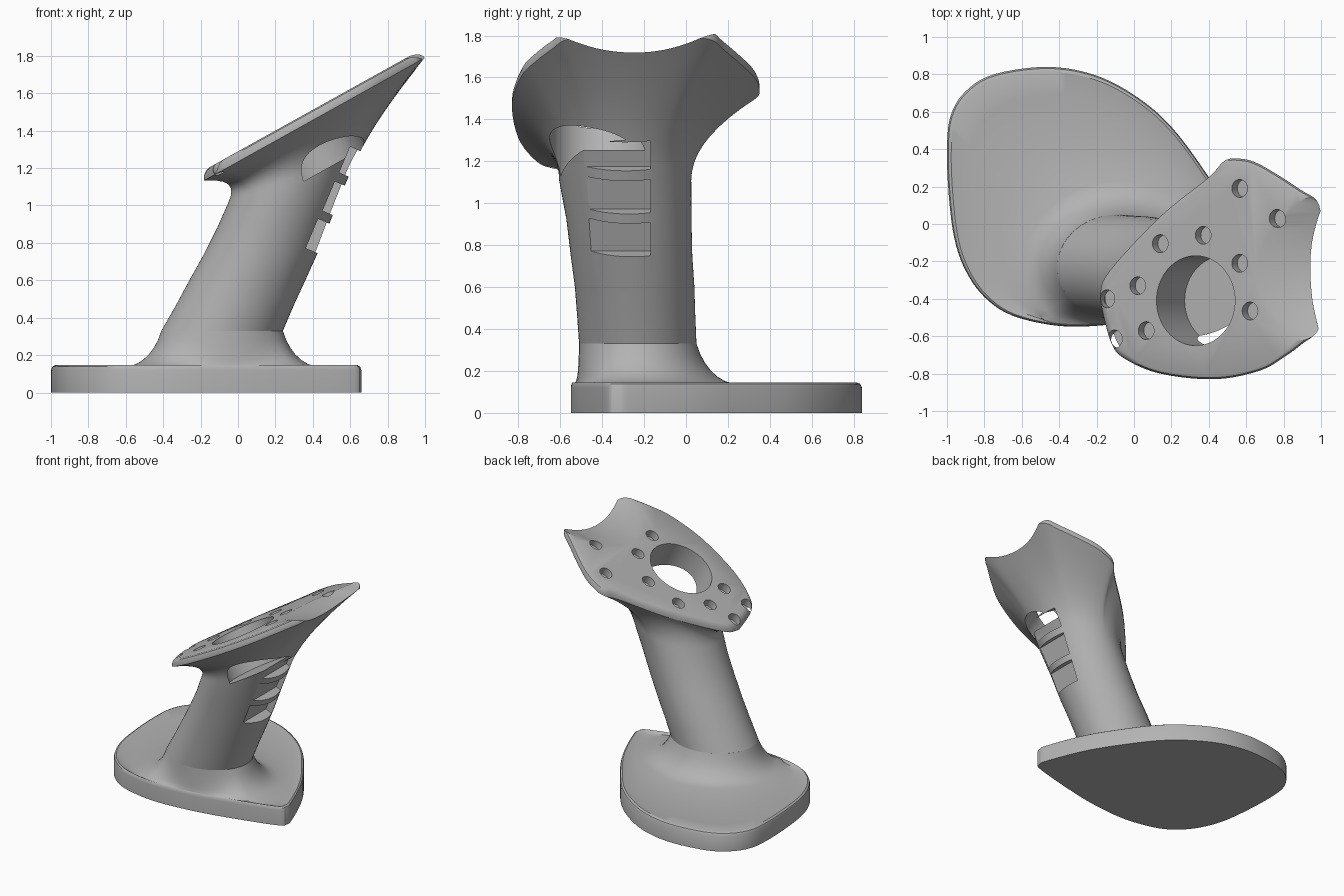
import bpy, bmesh, math
from mathutils import Vector

cube = bpy.data.objects.get("Cube")
if cube:
    bpy.data.objects.remove(cube, do_unlink=True)

grey = bpy.data.materials.new("plain_grey")
grey.use_nodes = True
tone = (0.45, 0.45, 0.45, 1)
grey.diffuse_color = tone
grey.node_tree.nodes["Principled BSDF"].inputs["Base Color"].default_value = tone


def smooth_outline(points, steps=5):
    """Closed Catmull-Rom curve through the points."""
    pts = [Vector(p) for p in points]
    n, out = len(pts), []
    for i in range(n):
        a, b, c, d = (pts[(i + k - 1) % n] for k in range(4))
        for s in range(steps):
            t = s / steps
            out.append(0.5 * (2 * b + (c - a) * t + (2 * a - 5 * b + 4 * c - d) * t * t
                              + (3 * b - a - 3 * c + d) * t ** 3))
    return out


def ellipse_radius(direction, rx, ry):
    return 1 / math.hypot(direction.x / rx, direction.y / ry)


def loft(name, rings):
    """Skin closed rings from bottom to top and cap both ends."""
    bm = bmesh.new()
    rows = [[bm.verts.new(p) for p in ring] for ring in rings]
    n = len(rows[0])
    for low, high in zip(rows, rows[1:]):
        for i in range(n):
            j = (i + 1) % n
            bm.faces.new((low[i], low[j], high[j], high[i]))
    bm.faces.new(rows[0][::-1])
    bm.faces.new(rows[-1])
    bmesh.ops.recalc_face_normals(bm, faces=bm.faces)
    mesh = bpy.data.meshes.new(name)
    bm.to_mesh(mesh)
    bm.free()
    obj = bpy.data.objects.new(name, mesh)
    bpy.context.collection.objects.link(obj)
    mesh.materials.append(grey)
    return obj


def activate(obj):
    bpy.ops.object.select_all(action='DESELECT')
    obj.select_set(True)
    bpy.context.view_layer.objects.active = obj


def carve(target):
    """Subtract the active primitive from the target, then discard it."""
    cutter = bpy.context.object
    cutter.hide_render = True
    mod = target.modifiers.new("cut", 'BOOLEAN')
    mod.operation, mod.solver, mod.object = 'DIFFERENCE', 'EXACT', cutter
    activate(target)
    bpy.ops.object.modifier_apply(modifier=mod.name)
    bpy.data.objects.remove(cutter, do_unlink=True)


# Base: teardrop foot with a shallow dish and a flared collar
foot_outline = smooth_outline([
    (.655, -.33), (.64, -.24), (.53, .03), (.4, .25), (.2, .52), (0, .69), (-.22, .8),
    (-.47, .84), (-.75, .8), (-.9, .71), (-.98, .58), (-1, .4), (-.99, .15), (-.96, -.08),
    (-.9, -.25), (-.8, -.39), (-.65, -.49), (-.4, -.545), (-.15, -.54), (.15, -.495),
    (.59, -.385)])
foot_center = Vector((-.085, -.23))
rings = [[] for _ in range(13)]
for p in foot_outline:
    reach = (p - foot_center).length
    d = (p - foot_center) / reach
    collar = ellipse_radius(d, .325, .28)
    toe = min(collar + .18, reach * .965)
    dish = toe + (reach * .94 - toe) * .85 if toe < reach * .93 else toe
    profile = [(reach, 0), (reach, .12), (reach * .992, .138), (reach * .975, .146),
               (max(dish, toe), .13), ((dish + toe) / 2, .13)]
    for k in range(7):
        t = k / 6
        bend = collar + (toe - collar) * .25
        r = (1 - t) ** 2 * toe + 2 * t * (1 - t) * bend + t * t * collar
        profile.append((r, .14 + .19 * t ** 1.6))
    for ring, (r, z) in zip(rings, profile):
        q = foot_center + d * r
        ring.append((q.x, q.y, z))
foot = loft("base", rings)

# Column: leaning oval tube that flares into a tilted mounting plate
plate_slope = .556


def plate_z(x):
    return 1.2 + plate_slope * (x + .16)


plate_outline = smooth_outline([
    (.99, .1), (.885, .187), (.67, .32), (.555, .35), (.48, .335), (.4, .25), (.14, .04),
    (-.13, -.25), (-.18, -.37), (-.17, -.46), (-.12, -.64), (-.05, -.72), (.14, -.8),
    (.43, -.83), (.67, -.785), (.805, -.71), (.9, -.64), (.985, -.565), (1, -.4), (1, -.13)])
plate_center = Vector((.445, -.29))
# center x, y, z, half widths, slope of the section
sections = [(-.085, -.23, .33, .325, .28, 0), (-.015, -.238, .47, .315, .282, 0),
            (.05, -.245, .6, .31, .285, 0), (.125, -.26, .75, .31, .29, .05),
            (.2, -.272, .92, .31, .298, .12), (.28, -.29, 1.11, .328, .315, .26)]
flare_steps = 9
rings = [[] for _ in range(len(sections) + flare_steps + 3)]
for p in plate_outline:
    d = (p - plate_center).normalized()
    path = []
    for cx, cy, cz, rx, ry, slope in sections:
        r = ellipse_radius(d, rx, ry)
        path.append(Vector((cx + d.x * r, cy + d.y * r, cz + slope * d.x * r)))
    neck = path[-1]
    rim = Vector((p.x, p.y, plate_z(p.x) - .055))
    rise = (plate_z(neck.x) - .055 - neck.z) / (2.3 - plate_slope)
    bend = neck + Vector((rise, 0, 2.3 * rise)) * .5
    for k in range(1, flare_steps + 1):
        t = k / flare_steps
        path.append((1 - t) ** 2 * neck + 2 * t * (1 - t) * bend + t * t * rim)
    for scale, drop in ((1, .03), (.985, .008), (.96, 0)):
        q = plate_center + (p - plate_center) * scale
        path.append(Vector((q.x, q.y, plate_z(q.x) - drop)))
    for ring, q in zip(rings, path):
        ring.append(q)
column = loft("column_and_plate", rings)

# Bores square to the plate: one large pocket and ten small sockets
tilt = math.atan(plate_slope)
normal = Vector((-math.sin(tilt), 0, math.cos(tilt)))


def bore(x, y, radius, depth, sides):
    middle = Vector((x, y, plate_z(x))) + normal * (.1 - depth / 2)
    bpy.ops.mesh.primitive_cylinder_add(vertices=sides, radius=radius, depth=depth + .2,
                                        location=middle, rotation=(0, -tilt, 0))
    carve(column)


bore(.33, -.41, .24, .31, 64)
for x, y in [(.565, .19), (.765, .03), (.37, -.06), (.14, -.105), (.565, -.21), (.02, -.33),
             (-.145, -.4), (.62, -.465), (.065, -.57), (-.105, -.615)]:
    bore(x, y, .048, .06, 24)

# Saddle groove across the high end of the plate
pitch = math.atan(.23)
saddle = Vector((.95, -.25, 1.72)) + Vector((-math.sin(pitch), 0, math.cos(pitch))) * .94
bpy.ops.mesh.primitive_cylinder_add(vertices=160, radius=.94, depth=2, location=saddle,
                                    rotation=(0, math.pi / 2 - pitch, 0))
carve(column)

# Three finger slots in the outer side of the column
lean = .4
outward = Vector((math.cos(lean), 0, -math.sin(lean)))
for x, z, height in [(.395, .85, .17), (.485, 1.05, .17), (.57, 1.245, .15)]:
    bpy.ops.mesh.primitive_cube_add(size=1, rotation=(0, lean, 0),
                                    location=Vector((x, -.335, z)) + outward * .15)
    bpy.context.object.scale = (.3, .33, height)
    bpy.context.view_layer.update()
    carve(column)

for obj in (foot, column):
    activate(obj)
    bpy.ops.object.shade_smooth_by_angle(angle=math.radians(32))
